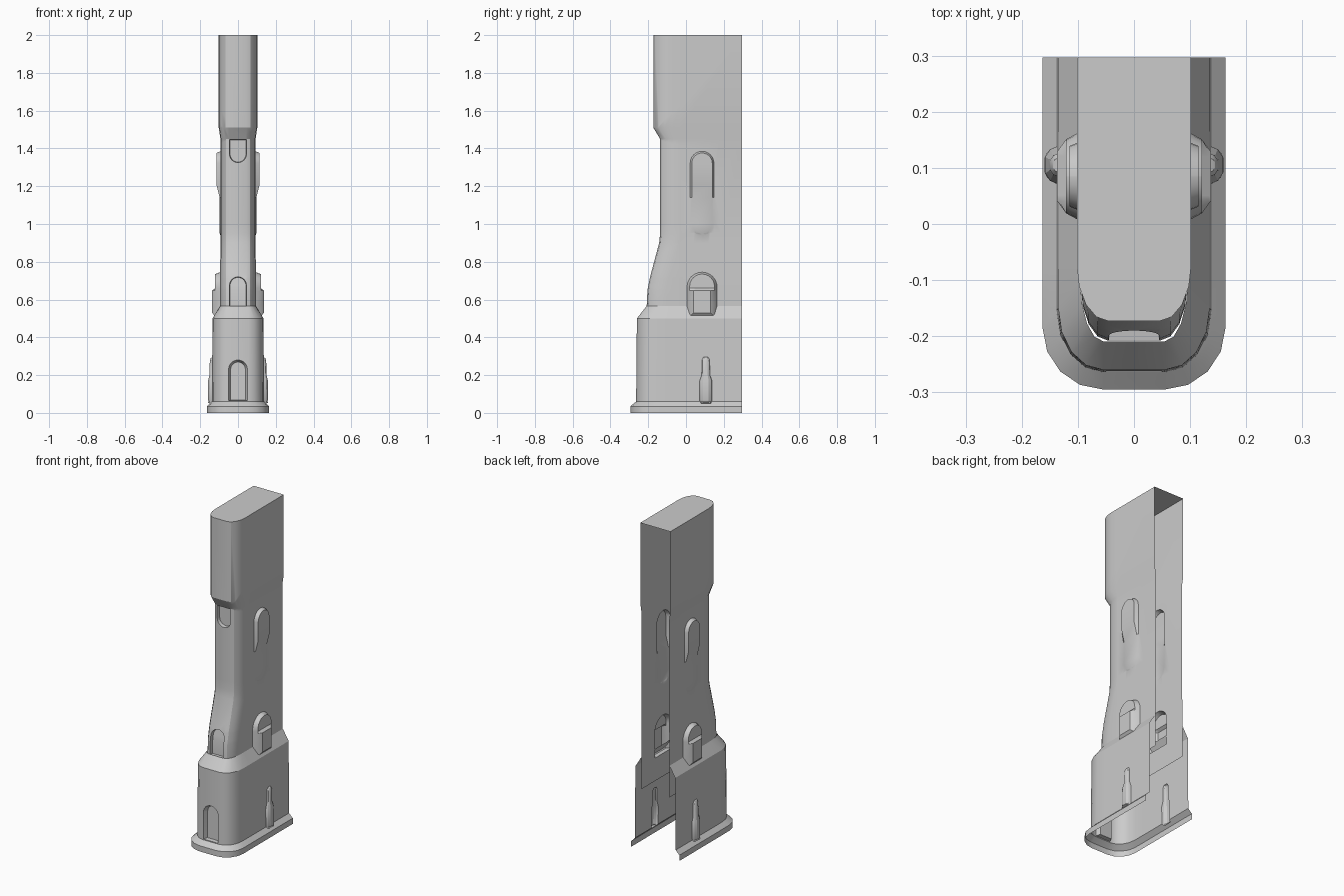
import bpy, bmesh
from math import sin, cos, pi

if "Cube" in bpy.data.objects:
    bpy.data.objects.remove(bpy.data.objects["Cube"])

BACK = 0.297
ARC = 4  # facets per rounded front corner


def lerp_profile(profile, z):
    """(z, half_width, front_y) stations -> half width and front y at z"""
    z = min(max(z, profile[0][0]), profile[-1][0])
    for (z0, w0, f0), (z1, w1, f1) in zip(profile, profile[1:]):
        if z <= z1:
            t = (z - z0) / (z1 - z0)
            return w0 + (w1 - w0) * t, f0 + (f1 - f0) * t


def stadium(h, v0, v1, d, top=True, bottom=False, mids=(), n=6):
    """Right half of an arch or slot from top to bottom as (half_width, v, depth); d is a function of v"""
    pts = []
    if top:
        pts += [(max(h * sin(i * pi / 2 / n), .001), v1 - h + h * cos(i * pi / 2 / n)) for i in range(n + 1)]
    else:
        pts.append((h, v1))
    pts += [(h, v) for v in mids]
    if bottom:
        pts += [(max(h * cos(i * pi / 2 / n), .001), v0 + h - h * sin(i * pi / 2 / n)) for i in range(n + 1)]
    else:
        pts.append((h, v0))
    return [(a, v, d(v)) for a, v in pts]


def add_feature(bm, u, rings):
    """Raised or sunk pressing in the flat sheet; returns the edges of its hole"""
    loops = []
    for ring in rings:
        right = [bm.verts.new((u + h, v, d)) for h, v, d in ring]
        left = [bm.verts.new((u - h, v, d)) for h, v, d in ring]
        loops.append(right + left[::-1])
    n = len(loops[0])
    for a, b in zip(loops, loops[1:]):
        for i in range(n):
            j = (i + 1) % n
            bm.faces.new((a[i], a[j], b[j], b[i]))
    last = loops[-1]
    for i in range(n // 2 - 1):
        bm.faces.new((last[i], last[i + 1], last[n - 2 - i], last[n - 1 - i]))
    return [bm.edges.get((loops[0][i], loops[0][(i + 1) % n])) for i in range(n)]


def wrapped_shell(name, profile, flat, radius, y0, front, sides, cap=False):
    """Flat sheet (u around, v up, d outward) with pressings, wrapped round a U section"""
    breaks = [0, flat] + [flat + .03 * (i + 1) for i in range(ARC + 1)]
    k = breaks[-1]
    end = k + BACK - y0
    zs = [p[0] for p in profile]
    bm = bmesh.new()
    c = [bm.verts.new(p + (0,)) for p in ((-end, zs[0]), (end, zs[0]), (end, zs[-1]), (-end, zs[-1]))]
    edges = [bm.edges.new((c[i], c[(i + 1) % 4])) for i in range(4)]
    for rings in front:
        edges += add_feature(bm, 0, rings)
    for y, rings in sides:
        for s in (-1, 1):
            edges += add_feature(bm, s * (k + y - y0), rings)
    bmesh.ops.triangle_fill(bm, use_beauty=True, use_dissolve=False, edges=edges, normal=(0, 0, 1))
    cuts = [((s * b, 0, 0), (1, 0, 0)) for b in breaks[1:] for s in (-1, 1)]
    cuts += [((0, z, 0), (0, 1, 0)) for z in zs[1:-1]]
    for co, no in cuts:
        bmesh.ops.bisect_plane(bm, geom=bm.verts[:] + bm.edges[:] + bm.faces[:],
                               dist=1e-5, plane_co=co, plane_no=no)
    bmesh.ops.recalc_face_normals(bm, faces=bm.faces)
    if sum(f.normal.z * f.calc_area() for f in bm.faces) < 0:
        bmesh.ops.reverse_faces(bm, faces=bm.faces)

    def wrap(u, z, d):
        w, f = lerp_profile(profile, z)
        s, u = (-1 if u < 0 else 1), abs(u)
        if u >= k:
            return s * (w + d), y0 + u - k, z
        sec = [(0, f), (flat, f)]
        sec += [(flat + (w - flat) * sin(i * pi / 2 / ARC), f + radius * (1 - cos(i * pi / 2 / ARC)))
                for i in range(1, ARC + 1)] + [(w, y0)]
        for i in range(len(breaks) - 1):
            if u <= breaks[i + 1] + 1e-7:
                t = (u - breaks[i]) / (breaks[i + 1] - breaks[i])
                (xa, ya), (xb, yb) = sec[i], sec[i + 1]
                return s * (xa + (xb - xa) * t), ya + (yb - ya) * t - (d if u <= flat else 0), z

    for v in bm.verts:
        v.co = wrap(*v.co)
    if cap:
        us = [-end] + [-b for b in breaks[:0:-1]] + breaks[1:] + [end]
        bm.faces.new([bm.verts.new(wrap(u, zs[-1], 0)) for u in us])
    bmesh.ops.remove_doubles(bm, verts=bm.verts, dist=1e-5)
    me = bpy.data.meshes.new(name)
    bm.to_mesh(me)
    bm.free()
    ob = bpy.data.objects.new(name, me)
    bpy.context.collection.objects.link(ob)
    bpy.ops.object.select_all(action='DESELECT')
    ob.select_set(True)
    bpy.context.view_layer.objects.active = ob
    bpy.ops.object.shade_smooth_by_angle(angle=.5)
    return ob


def level(d):
    return lambda v: d


# upper casing: long side slots, hooded side pads, front notches
slot_depth = lambda v: .022 if v > 1.19 else .004
slot = [stadium(.063, .94, 1.385, level(0), True, True, (1.21, 1.14)),
        stadium(.054, .95, 1.376, slot_depth, True, True, (1.21, 1.14))]
pad_depth = lambda v: .026 if v > .655 else .042
pad = [stadium(.08, .51, .745, level(0), mids=(.66, .648)),
       stadium(.066, .51, .735, level(.026), mids=(.66, .648)),
       stadium(.044, .53, .718, pad_depth, mids=(.66, .648)),
       stadium(.034, .55, .708, pad_depth, mids=(.66, .648))]
upper_notch = [stadium(.045, 1.325, 1.448, level(0), False, True),
               stadium(.042, 1.328, 1.446, level(-.02), False, True)]
lower_notch = [stadium(.045, .56, .72, level(0)), stadium(.042, .563, .717, level(-.02))]
wrapped_shell("upper_casing",
              [(.37, .095, -.208), (.57, .095, -.208), (.65, .095, -.204), (.72, .095, -.19),
               (.9, .093, -.142), (.95, .093, -.137), (1.45, .093, -.137), (1.51, .102, -.173),
               (2, .102, -.173)],
              .046, .1, -.03, [upper_notch, lower_notch], [(.085, slot), (.085, pad)], cap=True)

# lower casing: flared foot, stepped side ribs, front arch
outline = [(.012, .295), (.02, .282), (.022, .2), (.033, .17), (.033, .065), (.026, .05)]
rib = [[(h * s, .17 + (v - .17) * q, d * h / .033) for h, v in outline]
       for s, q, d in ((1, 1, 0), (.85, .98, .012), (.45, .96, .021))]
arch = [stadium(.05, .065, .28, level(0)), stadium(.039, .067, .269, level(-.025))]
wrapped_shell("lower_casing",
              [(0, .163, -.295), (.035, .163, -.295), (.06, .138, -.264), (.5, .135, -.26),
               (.565, .096, -.209)],
              .055, .11, -.08, [arch], [(.105, rib)])
